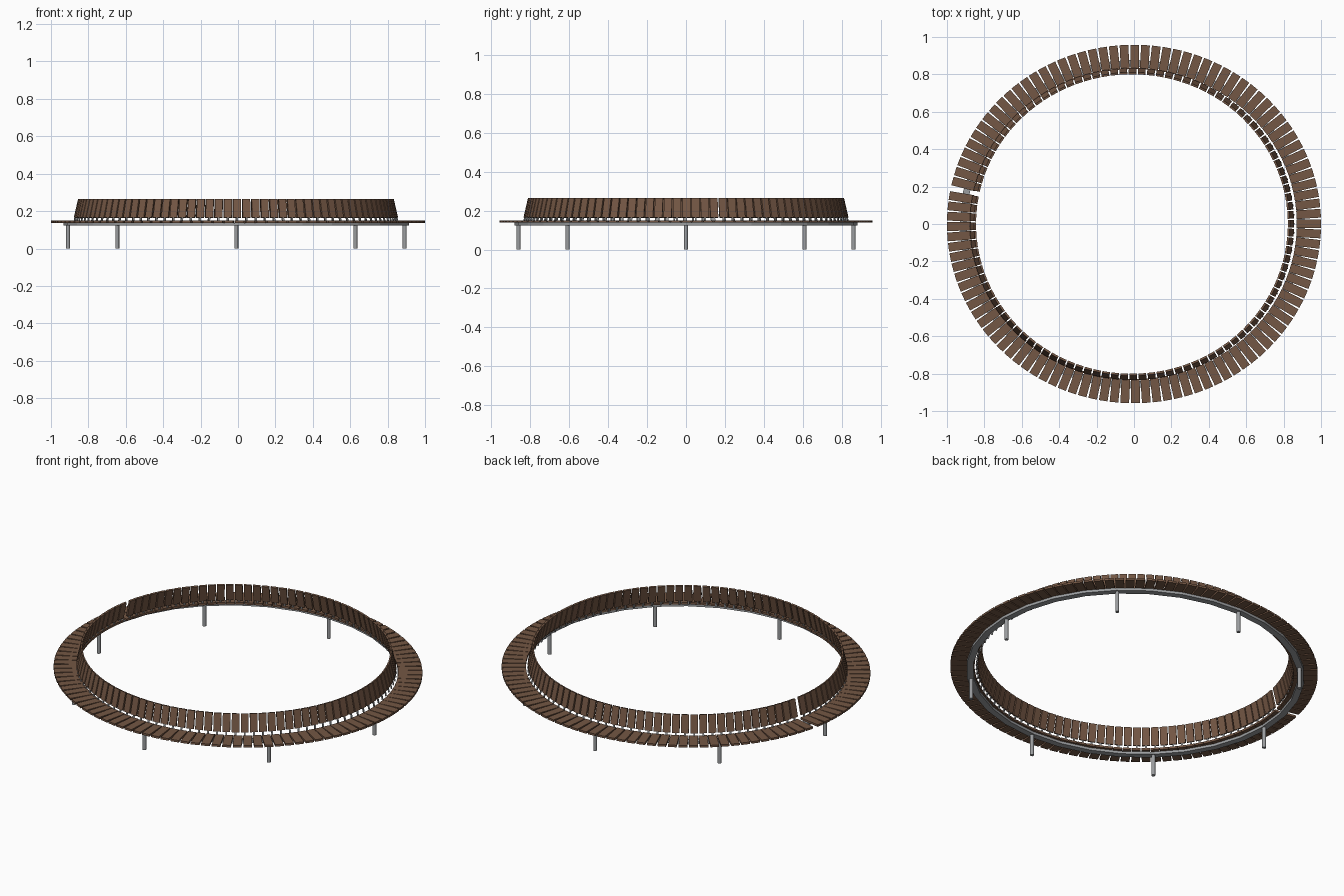
import bpy, bmesh, math
from mathutils import Matrix, Vector

if "Cube" in bpy.data.objects:
    bpy.data.objects.remove(bpy.data.objects["Cube"])


def material(name, col):
    m = bpy.data.materials.new(name)
    m.diffuse_color = (*col, 1)
    m.use_nodes = True
    m.node_tree.nodes["Principled BSDF"].inputs["Base Color"].default_value = m.diffuse_color
    return m


WOOD = material("brown wood", (0.175, 0.095, 0.058))
STEEL = material("grey steel", (0.33, 0.34, 0.35))


def finish(bm, name, mat):
    bmesh.ops.recalc_face_normals(bm, faces=bm.faces)
    me = bpy.data.meshes.new(name)
    bm.to_mesh(me)
    bm.free()
    me.materials.append(mat)
    ob = bpy.data.objects.new(name, me)
    bpy.context.collection.objects.link(ob)
    return ob


def frame(cx, a, b, t, z):
    """Matrix on an ellipse: local x points outward, z up."""
    heading = math.atan2(math.sin(t) / b, math.cos(t) / a)
    return (Matrix.Translation((cx + a * math.cos(t), b * math.sin(t), z))
            @ Matrix.Rotation(heading, 4, 'Z'))


def add_box(bm, mat, size):
    bmesh.ops.create_cube(bm, size=1, matrix=mat @ Matrix.Diagonal((*size, 1)))


COUNT = 108
START = math.radians(169.2)   # small open joint at the left side
SWEEP = math.radians(358.6)
angles = [START + SWEEP * (i + 0.5) / COUNT for i in range(COUNT)]

# seat: radial planks
bm = bmesh.new()
for t in angles:
    add_box(bm, frame(0, 0.935, 0.893, t, 0.1435), (0.13, 0.0465, 0.012))
finish(bm, "seat_planks", WOOD)

# backrest: slats leaning towards the middle
bm = bmesh.new()
lean = Matrix.Rotation(math.radians(-13), 4, 'Y')
for t in angles:
    add_box(bm, frame(-0.011, 0.85, 0.817, t, 0.214) @ lean, (0.011, 0.041, 0.102))
finish(bm, "backrest_slats", WOOD)

# thin brackets joining slats and seat
bm = bmesh.new()
for t in angles:
    add_box(bm, frame(-0.011, 0.863, 0.83, t, 0.155) @ lean, (0.006, 0.009, 0.034))
finish(bm, "backrest_brackets", STEEL)

# flat steel ring below the seat
bm = bmesh.new()
SEG = 32
loops = []
for i in range(SEG):
    m = frame(-0.009, 0.905, 0.861, 2 * math.pi * i / SEG, 0.130)
    loops.append([bm.verts.new(m @ Vector((x, 0, z))) for x, z in
                  ((-0.018, -0.0075), (0.018, -0.0075), (0.018, 0.0075), (-0.018, 0.0075))])
for i in range(SEG):
    p, q = loops[i], loops[(i + 1) % SEG]
    for k in range(4):
        bm.faces.new((p[k], q[k], q[(k + 1) % 4], p[(k + 1) % 4]))
finish(bm, "support_ring", STEEL)

# eight round legs
for i in range(8):
    bm = bmesh.new()
    m = frame(-0.009, 0.9, 0.86, i * math.pi / 4, 0.0635)
    bmesh.ops.create_cone(bm, cap_ends=True, segments=16, radius1=0.0105,
                          radius2=0.0105, depth=0.127, matrix=m)
    leg = finish(bm, f"leg_{i + 1}", STEEL)
    for f in leg.data.polygons:
        f.use_smooth = len(f.vertices) == 4
